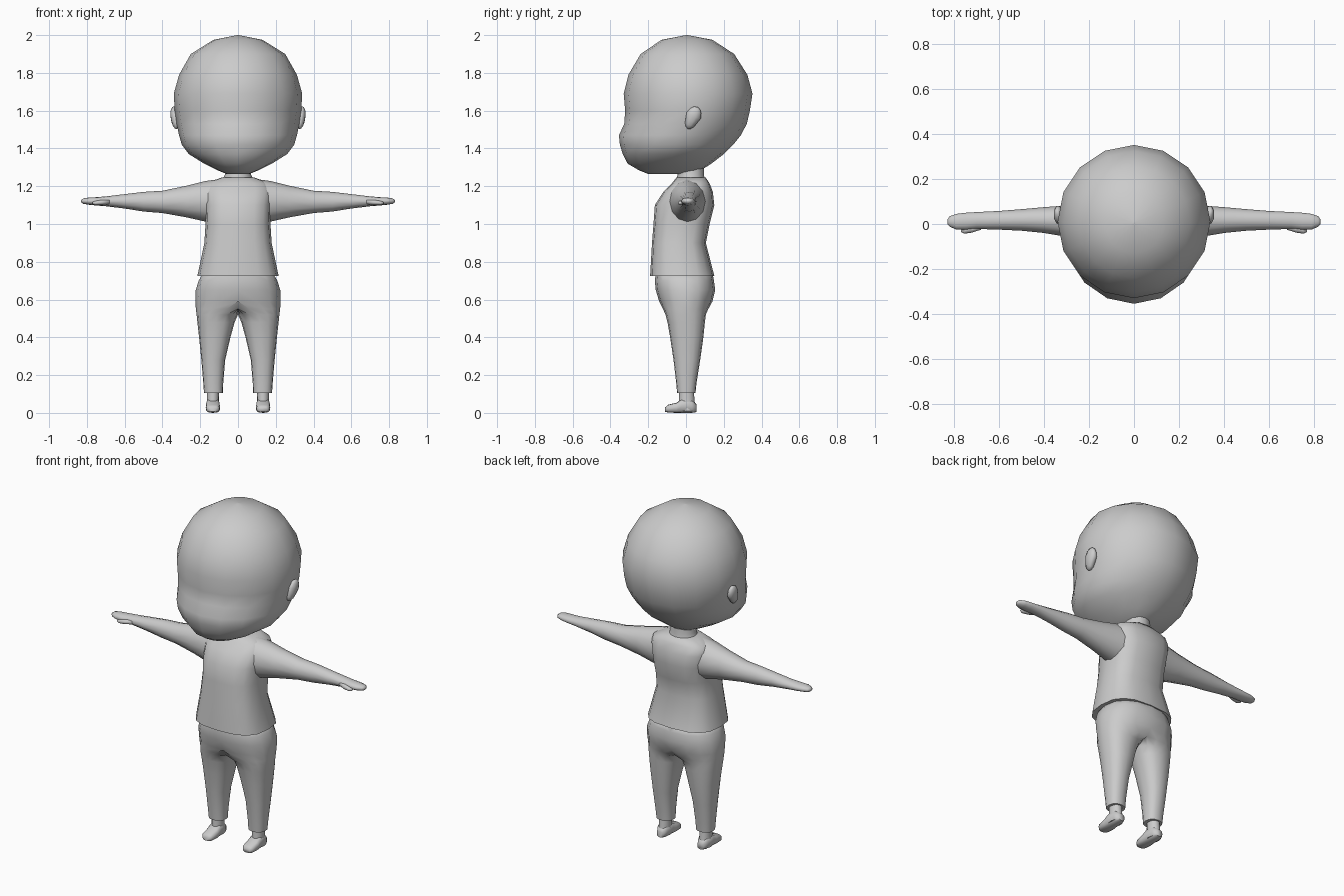
import bpy, bmesh, math
from mathutils import Vector, Matrix

clay = bpy.data.materials.new("clay_grey")
clay.diffuse_color = (0.6, 0.6, 0.6, 1)


def loft(name, rings, axis="z", n=16, power=1.0, mirror=False, half=False, angle=50, turn=0.0):
    """Rings are (position on axis, low u, high u, low v, high v)."""
    bm = bmesh.new()
    loops = []
    for t, u0, u1, v0, v1 in rings:
        loop = []
        for i in range(n):
            a = 2 * math.pi * (i + turn) / n
            c, s = math.cos(a), math.sin(a)
            c = math.copysign(abs(c) ** power, c)
            s = math.copysign(abs(s) ** power, s)
            u = (u0 + u1) / 2 + (u1 - u0) / 2 * c
            v = (v0 + v1) / 2 + (v1 - v0) / 2 * s
            if half:
                u = max(u, 0.0)
            p = {"z": (u, v, t), "x": (t, u, v), "y": (u, t, v)}[axis]
            loop.append(bm.verts.new(p))
        loops.append(loop)
    for a, b in zip(loops, loops[1:]):
        for i in range(n):
            j = (i + 1) % n
            bm.faces.new((a[i], a[j], b[j], b[i]))
    bm.faces.new(loops[0])
    bm.faces.new(loops[-1])
    bmesh.ops.recalc_face_normals(bm, faces=bm.faces)
    if half:  # open the centre seam so both halves weld
        inner = [f for f in bm.faces if all(abs(v.co.x) < 1e-5 for v in f.verts)]
        bmesh.ops.delete(bm, geom=inner, context="FACES")
    return finish(name, bm, mirror, angle)


def finish(name, bm, mirror, angle):
    me = bpy.data.meshes.new(name)
    bm.to_mesh(me)
    bm.free()
    me.materials.append(clay)
    me.shade_smooth()
    me.set_sharp_from_angle(angle=math.radians(angle))
    ob = bpy.data.objects.new(name, me)
    bpy.context.collection.objects.link(ob)
    if mirror:
        ob.modifiers.new("mirror", "MIRROR").merge_threshold = 0.0005
    return ob


# Head: rounded skull with a protruding lower face
head = [(1.265, .06, -.20, -.02), (1.285, .11, -.25, .08), (1.32, .18, -.31, .135),
        (1.37, .26, -.335, .20), (1.42, .298, -.35, .25), (1.47, .312, -.355, .29),
        (1.53, .325, -.327, .322), (1.60, .335, -.322, .338), (1.69, .34, -.33, .352),
        (1.79, .312, -.305, .325), (1.90, .25, -.24, .255), (1.975, .13, -.13, .14),
        (2.0, .005, 0, .01)]
loft("head", [(z, -w, w, f, b) for z, w, f, b in head], angle=80)

# Neck
loft("neck", [(1.20, -.10, .10, -.06, .11), (1.235, -.082, .082, -.05, .10),
              (1.26, -.07, .07, -.045, .095), (1.32, -.07, .07, -.045, .095)], n=12)

# Shirt body, flaring to the hem
shirt = [(.725, .215, -.19, .15), (.90, .178, -.18, .105), (1.0, .172, -.172, .125),
         (1.10, .175, -.165, .15), (1.17, .185, -.12, .142), (1.215, .17, -.075, .125),
         (1.245, .09, -.052, .105)]
loft("shirt", [(z, -w, w, f, b) for z, w, f, b in shirt], power=.72, angle=60)

# Arms with mitten hands
loft("arm", [(.08, -.10, .11, 1.00, 1.24), (.17, -.085, .10, 1.012, 1.228),
             (.27, -.062, .085, 1.035, 1.203), (.40, -.04, .075, 1.058, 1.176),
             (.50, -.03, .066, 1.066, 1.17), (.60, -.025, .058, 1.082, 1.158),
             (.70, -.022, .053, 1.094, 1.146), (.75, -.026, .050, 1.098, 1.142),
             (.79, -.025, .045, 1.102, 1.14), (.82, -.012, .035, 1.107, 1.135),
             (.83, 0, .02, 1.115, 1.128)], axis="x", n=12, mirror=True, angle=80)
loft("thumb", [(.68, -.025, .01, 1.105, 1.13), (.72, -.038, -.005, 1.10, 1.128),
               (.755, -.043, -.015, 1.10, 1.122), (.77, -.036, -.022, 1.106, 1.117)],
     axis="x", n=8, mirror=True, angle=80)

# Trousers: half hips running into one leg, welded at the centre
loft("trousers", [(.74, -.185, .185, -.16, .14), (.70, -.208, .208, -.165, .148),
                  (.65, -.224, .224, -.16, .155), (.59, -.226, .226, -.142, .14),
                  (.55, -.10, .223, -.122, .118), (.52, .0, .219, -.108, .105),
                  (.48, .018, .215, -.098, .10), (.40, .04, .206, -.084, .092),
                  (.28, .068, .194, -.066, .075), (.16, .078, .184, -.052, .056),
                  (.105, .08, .18, -.047, .05)],
     power=.85, mirror=True, half=True, angle=75)

# Ankles and feet
loft("ankle", [(.13, .10, .165, -.035, .04), (.07, .10, .165, -.038, .045),
               (.01, .10, .168, -.04, .052)], n=12, mirror=True)
loft("foot", [(-.11, .11, .155, .006, .03), (-.095, .098, .168, .002, .043),
              (-.05, .094, .171, 0, .054), (-.02, .096, .170, 0, .075),
              (.03, .10, .167, 0, .07), (.055, .113, .153, .004, .045)],
     axis="y", n=12, power=.7, mirror=True, angle=70)

# Ears: flattened, tilted, tapering to the lobe
bm = bmesh.new()
bmesh.ops.create_uvsphere(bm, u_segments=10, v_segments=7, radius=1)
for v in bm.verts:
    k = .042 if v.co.z > -.2 else .034
    v.co = Vector((v.co.x * .024, v.co.y * k, v.co.z * .064))
bm.transform(Matrix.Translation((.333, .035, 1.562)) @ Matrix.Rotation(math.radians(-24), 4, "X")
             @ Matrix.Rotation(math.radians(8), 4, "Y"))
finish("ear", bm, True, 80)
